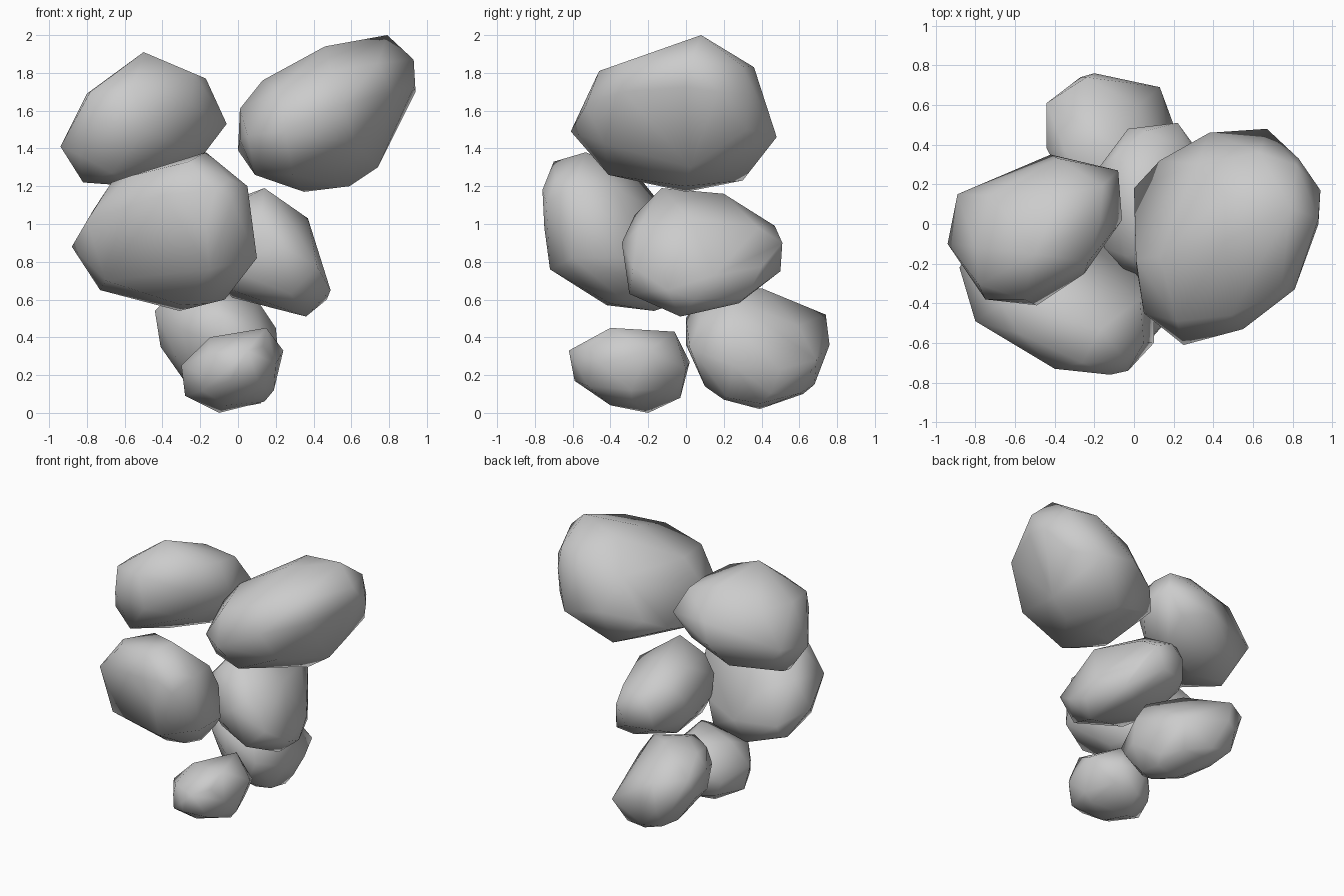
import bpy, bmesh
from itertools import product
from mathutils import Vector, Matrix

if "Cube" in bpy.data.objects:
    bpy.data.objects.remove(bpy.data.objects["Cube"])

VIEWS = ((0, 2), (1, 2), (0, 1))          # front, right and top profile axes


def span(loop, k, v):
    """Extent of a profile across the line where its coordinate k equals v."""
    hits = []
    for p, q in zip(loop, loop[1:] + loop[:1]):
        if min(p[k], q[k]) - 1e-6 <= v <= max(p[k], q[k]) + 1e-6:
            t = (v - p[k]) / (q[k] - p[k]) if abs(q[k] - p[k]) > 1e-6 else 0
            hits += [p[1 - k] + t * (q[1 - k] - p[1 - k])]
            if abs(q[k] - p[k]) <= 1e-6:
                hits.append(q[1 - k])
    return (min(hits), max(hits)) if hits else None


def rock(name, front, right, top, bumps=()):
    """Faceted boulder filling three outlines, with a tilted ellipsoid as guide.
    An outline point may carry a third number, its known depth."""
    loops = dict(zip(VIEWS, (front, right, top)))
    vals = [[p[0] for p in front], [p[0] for p in right], [p[1] for p in front]]
    c = Vector([(min(v) + max(v)) / 2 for v in vals])
    half = [(max(v) - min(v)) / 2 for v in vals]

    # Ellipsoid matrix from the lean of each outline
    Q = Matrix.Diagonal([h * h for h in half])
    for (i, j), loop in loops.items():
        uv = [(p[0] - c[i], p[1] - c[j]) for p in loop]
        r = sum(u * v for u, v in uv) / (sum(u * u for u, v in uv) * sum(v * v for u, v in uv)) ** .5
        Q[i][j] = Q[j][i] = r * half[i] * half[j]

    # Outline points, with depth from the ellipsoid limited by the other views
    pts = []
    for (i, j), loop in loops.items():
        k = 3 - i - j
        inv = Matrix(((Q[i][i], Q[i][j]), (Q[j][i], Q[j][j]))).inverted()
        for p in loop:
            w = inv @ Vector((p[0] - c[i], p[1] - c[j]))
            depth = p[2] if len(p) > 2 else c[k] + Q[k][i] * w[0] + Q[k][j] * w[1]
            lo, hi = -9, 9
            for a, v in ((i, p[0]), (j, p[1])):
                axes = (min(a, k), max(a, k))
                s = span(loops[axes], axes.index(a), v)
                if s:
                    lo, hi = max(lo, s[0]), min(hi, s[1])
            depth = (lo + hi) / 2 if lo > hi else min(max(depth, lo), hi)
            co = Vector((0, 0, 0))
            co[i], co[j], co[k] = p[0], p[1], depth
            pts.append(co)

    # Ellipsoid corners and extra bumps, pulled inside all outlines
    offsets = [Vector(b) - c for b in bumps]
    for s in product((-1, 1), repeat=3):
        d = Vector(s)
        offsets.append(Q @ d / max(d.dot(Q @ d), 1e-6) ** .5)
    for q in offsets:
        t = 1.0
        for (i, j), loop in loops.items():
            for a, b in zip(loop, loop[1:] + loop[:1]):
                n = Vector((b[1] - a[1], a[0] - b[0]))
                h = n.dot(Vector((a[0] - c[i], a[1] - c[j])))
                f = n.dot(Vector((q[i], q[j])))
                if h < 0:
                    h, f = -h, -f
                if f > 1e-6:
                    t = min(t, h / f)
        pts.append(c + q * t)

    bm = bmesh.new()
    for p in pts:
        bm.verts.new(p)
    bmesh.ops.remove_doubles(bm, verts=bm.verts[:], dist=0.035)
    bmesh.ops.convex_hull(bm, input=bm.verts[:])
    bmesh.ops.delete(bm, geom=[v for v in bm.verts if not v.link_faces], context='VERTS')
    bmesh.ops.recalc_face_normals(bm, faces=bm.faces[:])
    for f in bm.faces:
        f.smooth = True
    mesh = bpy.data.meshes.new(name)
    bm.to_mesh(mesh)
    bm.free()
    bpy.context.collection.objects.link(bpy.data.objects.new(name, mesh))


rock("rock_upper_right",
     [(0, 1.39), (.01, 1.61), (.13, 1.76), (.46, 1.94), (.79, 2), (.93, 1.87), (.94, 1.7),
      (.74, 1.3), (.59, 1.2), (.35, 1.17), (.09, 1.26)],
     [(-.61, 1.49), (-.46, 1.81), (.08, 2), (.36, 1.83), (.48, 1.46), (.3, 1.23), (0, 1.17), (-.41, 1.26)],
     [(0, .18), (.13, .32), (.38, .46), (.67, .48), (.83, .33), (.94, .17), (.93, 0),
      (.81, -.33), (.55, -.53), (.25, -.61), (.05, -.45), (.01, -.2)],
     [(.46, .15, 1.94), (.82, .32, 1.5), (.5, .44, 1.5), (.09, -.2, 1.26)])

rock("rock_upper_left",
     [(-.94, 1.41), (-.8, 1.69), (-.5, 1.91), (-.17, 1.77), (-.06, 1.53), (-.25, 1.28), (-.55, 1.2), (-.82, 1.22)],
     [(-.41, 1.5), (-.38, 1.72), (-.15, 1.91), (.15, 1.8), (.33, 1.6), (.35, 1.45), (.22, 1.27),
      (-.05, 1.2), (-.32, 1.27)],
     [(-.94, -.1), (-.89, .15), (-.42, .35), (-.08, .27), (-.06, .02), (-.25, -.25), (-.49, -.41), (-.75, -.38)],
     [(-.8, 0, 1.22)])

rock("rock_middle_left",
     [(-.88, .88), (-.68, 1.22), (-.17, 1.38), (.05, 1.2), (.1, .82), (-.07, .6), (-.31, .54), (-.73, .65)],
     [(-.76, 1.18), (-.7, 1.33), (-.53, 1.38), (-.25, 1.25), (-.05, 1), (.01, .75), (-.05, .58),
      (-.17, .54), (-.42, .57), (-.72, .76), (-.75, .98)],
     [(-.88, -.22), (-.8, -.49), (-.4, -.73), (-.12, -.76), (-.03, -.74), (.1, -.6), (.1, -.35),
      (-.1, -.12), (-.4, .01), (-.75, 0)],
     [(-.7, -.48, .7), (-.67, -.4, 1.22), (-.15, -.4, .57), (.05, -.3, .7), (.03, -.38, 1.2), (.05, -.3, 1.03),
      (-.15, -.08, .6)])

rock("rock_middle_right",
     [(-.18, .95), (-.1, 1.1), (.14, 1.19), (.37, 1.03), (.49, .65), (.47, .6), (.36, .51), (-.03, .61), (-.15, .75)],
     [(-.34, .9), (-.27, 1.05), (-.13, 1.19), (.2, 1.16), (.47, .99), (.51, .9), (.5, .75), (.28, .58),
      (-.03, .51), (-.3, .63)],
     [(-.18, .28), (-.03, .48), (.22, .51), (.3, .4), (.46, .15), (.49, -.1), (.42, -.28), (.2, -.34),
      (-.05, -.23), (-.15, -.12)],
     [(-.12, -.13, .8), (-.03, -.15, .65), (-.03, -.22, .75), (-.05, .45, .75), (-.14, .3, .77)])

rock("rock_lower_back",
     [(-.44, .54), (-.41, .35), (-.27, .15), (-.05, .02), (.12, .05), (.22, .25), (.2, .45), (.1, .6),
      (-.1, .66), (-.35, .63)],
     [(0, .5), (0, .36), (.1, .14), (.2, .07), (.39, .02), (.62, .1), (.68, .15), (.76, .36), (.74, .52),
      (.4, .66), (.2, .64), (.05, .58)],
     [(-.44, .38), (-.44, .61), (-.27, .74), (-.2, .76), (.13, .69, .28), (.2, .5), (.22, .25), (.13, .02),
      (-.1, 0), (-.3, .12)],
     [(-.2, .28, .12), (-.33, .22, .3), (.12, .22, .08), (.15, .45, .1), (.17, .08, .25)])

rock("rock_lower_front",
     [(-.3, .25), (-.15, .4), (.15, .45), (.24, .33), (.19, .12), (.14, .06), (-.1, 0), (-.28, .09)],
     [(-.62, .33), (-.4, .45), (-.06, .43), (.02, .27), (-.03, .08), (-.2, 0), (-.4, .04), (-.59, .17)],
     [(-.3, -.33), (-.2, -.48), (-.05, -.6), (.05, -.62), (.2, -.45), (.24, -.2), (.12, 0), (-.1, .02), (-.22, -.1)])
